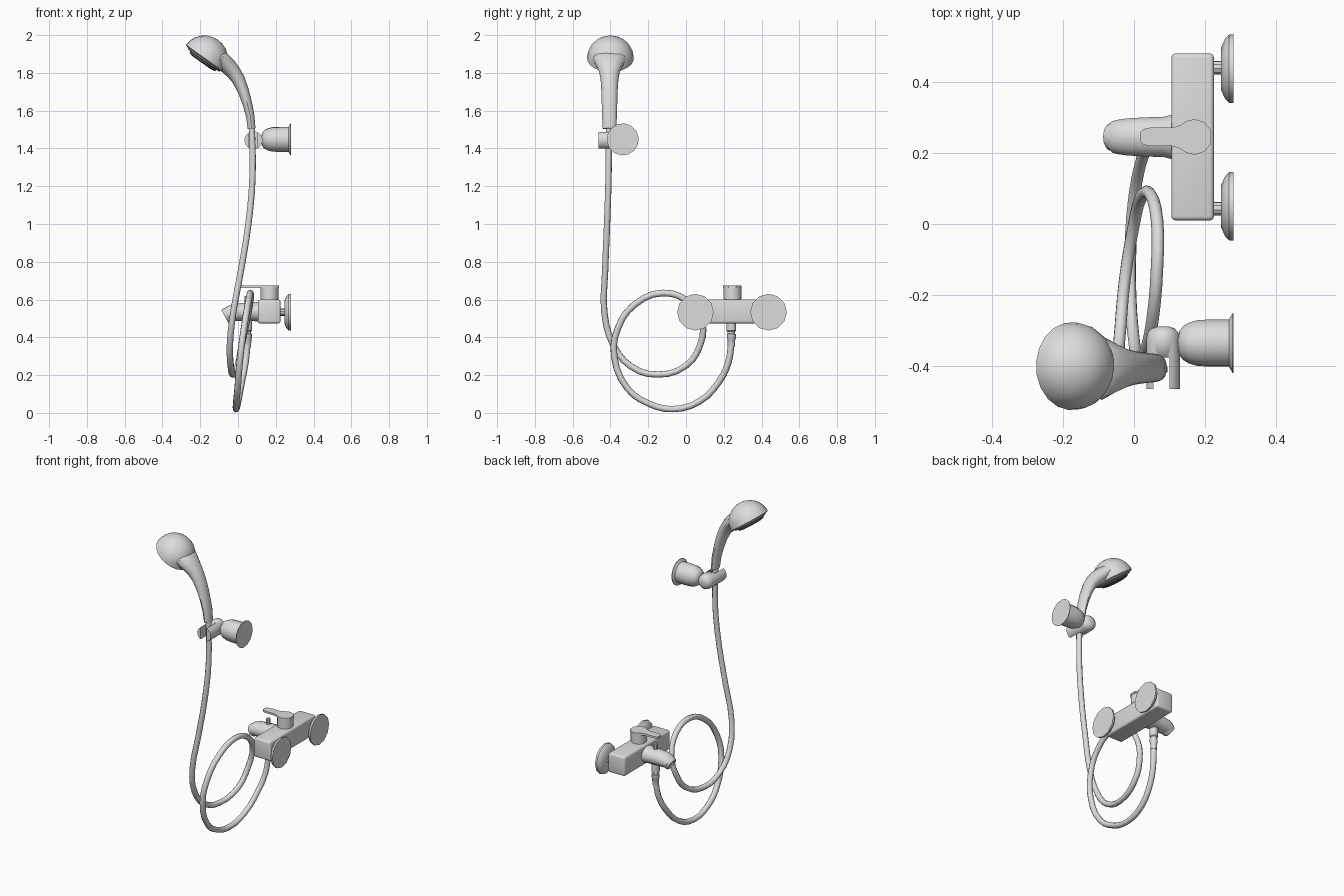
import bpy, bmesh, math
from mathutils import Vector

old = bpy.data.objects.get("Cube")
if old:
    bpy.data.objects.remove(old, do_unlink=True)


def material(name, level):
    m = bpy.data.materials.new(name)
    m.use_nodes = True
    m.diffuse_color = (level, level, level, 1)
    m.node_tree.nodes["Principled BSDF"].inputs["Base Color"].default_value = m.diffuse_color
    return m


metal = material("light grey metal", 0.72)
rubber = material("dark grey rubber", 0.12)

Y = Vector((0, 1, 0))


def activate(ob):
    bpy.ops.object.select_all(action='DESELECT')
    ob.select_set(True)
    bpy.context.view_layer.objects.active = ob


def finish(name, bm, mat=metal):
    bmesh.ops.recalc_face_normals(bm, faces=bm.faces)
    me = bpy.data.meshes.new(name)
    bm.to_mesh(me)
    bm.free()
    me.materials.append(mat)
    ob = bpy.data.objects.new(name, me)
    bpy.context.collection.objects.link(ob)
    activate(ob)
    bpy.ops.object.shade_smooth_by_angle(angle=math.radians(35))
    return ob


def skin(name, rings, sides=16, mat=metal):
    """Closed skin over elliptical rings given as (centre, half axis, half axis)."""
    bm = bmesh.new()
    loops = []
    for c, u, v in rings:
        turns = [2 * math.pi * (i + 0.5) / sides for i in range(sides)]
        loops.append([bm.verts.new(c + u * math.cos(a) + v * math.sin(a)) for a in turns])
    for a, b in zip(loops, loops[1:]):
        for i in range(sides):
            j = (i + 1) % sides
            bm.faces.new((a[i], a[j], b[j], b[i]))
    bm.faces.new(loops[0])
    bm.faces.new(loops[-1])
    return finish(name, bm, mat)


def revolve(name, origin, axis, profile, sides=16, mat=metal):
    """Turned part; profile is (distance along axis, radius)."""
    o, n = Vector(origin), Vector(axis).normalized()
    u = n.orthogonal().normalized()
    v = n.cross(u)
    return skin(name, [(o + n * t, u * r, v * r) for t, r in profile], sides, mat)


def sweep(name, y, path, sides=16):
    """Bent part in the xz plane; path is (x, z, radius in plane, radius along y)."""
    pts = [Vector((x, y, z)) for x, z, _, _ in path]
    rings = []
    for i, (_, _, r, w) in enumerate(path):
        t = pts[min(i + 1, len(pts) - 1)] - pts[max(i - 1, 0)]
        rings.append((pts[i], Y.cross(t).normalized() * r, Y * w))
    return skin(name, rings, sides)


def box(name, lo, hi, bevel=0):
    lo, hi = Vector(lo), Vector(hi)
    bm = bmesh.new()
    bmesh.ops.create_cube(bm, size=1)
    for v in bm.verts:
        v.co = Vector(a * b for a, b in zip(v.co, hi - lo)) + (lo + hi) / 2
    if bevel:
        bmesh.ops.bevel(bm, geom=bm.edges[:], offset=bevel, segments=3,
                        profile=0.5, affect='EDGES')
    return finish(name, bm)


# Shower head: dome with a dark raised spray plate
face = Vector((-0.175, -0.4, 1.877))
back = Vector((0.58, 0, 0.81))
dome = [(0.12 * math.sin(a), 0.124 * math.cos(a))
        for a in (math.radians(d) for d in (0, 15, 30, 45, 60, 75, 87))]
revolve("shower_head", face, back, [(-0.006, 0.113)] + dome, 20)
revolve("spray_rim", face, back, [(0.0, 0.106), (-0.011, 0.104), (-0.014, 0.098)], 20)
revolve("spray_plate", face, back, [(-0.01, 0.088), (-0.024, 0.083), (-0.029, 0.06)], 16, rubber)

# Handle, growing out of the dome
sweep("shower_handle", -0.405, [
    (-0.135, 1.90, 0.03, 0.07), (-0.09, 1.872, 0.046, 0.09), (-0.055, 1.838, 0.046, 0.07),
    (-0.025, 1.805, 0.041, 0.055), (0.002, 1.765, 0.036, 0.047), (0.03, 1.70, 0.03, 0.043),
    (0.05, 1.635, 0.026, 0.041), (0.065, 1.57, 0.023, 0.039), (0.072, 1.505, 0.021, 0.036)], 14)

# Hose with one full loop
hose_points = [
    (0.073, -0.408, 1.52), (0.077, -0.41, 1.25), (0.055, -0.418, 1.0), (0.015, -0.428, 0.75),
    (-0.025, -0.432, 0.53), (-0.043, -0.385, 0.36), (-0.038, -0.29, 0.245),
    (-0.025, -0.15, 0.203), (0.0, 0.0, 0.25), (0.02, 0.075, 0.36), (0.045, 0.085, 0.48),
    (0.065, 0.01, 0.59), (0.065, -0.12, 0.635), (0.052, -0.27, 0.575), (0.032, -0.36, 0.45),
    (0.012, -0.38, 0.3), (-0.002, -0.31, 0.13), (-0.01, -0.2, 0.05), (-0.01, -0.07, 0.02),
    (0.0, 0.07, 0.06), (0.02, 0.175, 0.165), (0.04, 0.225, 0.27), (0.05, 0.24, 0.37)]
cu = bpy.data.curves.new("hose", 'CURVE')
cu.dimensions = '3D'
cu.resolution_u = 3
cu.bevel_depth = 0.0175
cu.bevel_resolution = 2
cu.use_fill_caps = True
sp = cu.splines.new('BEZIER')
sp.bezier_points.add(len(hose_points) - 1)
for p, co in zip(sp.bezier_points, hose_points):
    p.co = co
    p.handle_left_type = p.handle_right_type = 'AUTO'
cu.materials.append(metal)
hose = bpy.data.objects.new("hose", cu)
bpy.context.collection.objects.link(hose)
activate(hose)
bpy.ops.object.convert(target='MESH')
bpy.ops.object.shade_smooth_by_angle(angle=math.radians(50))

# Wall holder: cup and forked clip
revolve("holder_cup", (0.28, -0.335, 1.448), (-1, 0, 0), [
    (0, 0.085), (0.003, 0.084), (0.013, 0.067), (0.06, 0.067), (0.1, 0.065),
    (0.125, 0.058), (0.142, 0.048), (0.152, 0.034), (0.156, 0.018)], 14)
clip = revolve("holder_clip", (0.082, -0.464, 1.443), (0, 1, 0), [
    (0, 0.048), (0.14, 0.048), (0.158, 0.044), (0.171, 0.032), (0.176, 0.014)], 16)
slot = box("clip_slot_cutter", (0.055, -0.5, 1.35), (0.1, -0.375, 1.55))
cut = clip.modifiers.new("slot", 'BOOLEAN')
cut.operation = 'DIFFERENCE'
cut.solver = 'EXACT'
cut.object = slot
activate(clip)
bpy.ops.object.modifier_apply(modifier="slot")
bpy.data.objects.remove(slot, do_unlink=True)

# Mixer body and wall flanges
box("mixer_body", (0.105, 0.01, 0.474), (0.225, 0.48, 0.6), 0.012)
for side, y, neck_y in (("front", 0.05, 0.043), ("rear", 0.437, 0.44)):
    revolve(side + "_wall_flange", (0.28, y, 0.533), (-1, 0, 0), [
        (0, 0.097), (0.012, 0.096), (0.024, 0.084), (0.035, 0.06)], 12)
    revolve(side + "_inlet_neck", (0.26, neck_y, 0.533), (-1, 0, 0),
            [(0, 0.019), (0.045, 0.019)], 10)

# Spout with angled outlet
sweep("spout", 0.245, [
    (0.13, 0.535, 0.056, 0.072), (0.105, 0.535, 0.053, 0.063), (0.085, 0.535, 0.05, 0.058),
    (0.03, 0.535, 0.048, 0.056), (-0.02, 0.532, 0.046, 0.053), (-0.045, 0.526, 0.041, 0.049),
    (-0.058, 0.519, 0.036, 0.045)], 16)
revolve("spout_outlet", (-0.045, 0.245, 0.524), (-0.87, 0, -0.48), [
    (0, 0.04), (0.022, 0.04), (0.028, 0.036), (0.028, 0.028), (0.022, 0.026)], 14)

# Diverter pin on the spout
revolve("diverter_pin", (0.047, 0.245, 0.57), (0, 0, 1), [
    (0, 0.013), (0.046, 0.013), (0.05, 0.01)], 10)

# Mixer knob with a flat lever
revolve("mixer_knob", (0.167, 0.245, 0.59), (0, 0, 1), [
    (0, 0.044), (0.012, 0.044), (0.014, 0.048), (0.082, 0.048)], 14)
bm = bmesh.new()
half = [(0.017, 0.012), (0.027, 0.022), (0.045, 0.026), (0.108, 0.026), (0.13, 0.033),
        (0.148, 0.045), (0.17, 0.05), (0.197, 0.042), (0.216, 0.02)]
outline = half + [(x, -y) for x, y in reversed(half)]
plate = bm.faces.new([bm.verts.new((x, 0.245 + y, 0.662)) for x, y in outline])
top = bmesh.ops.extrude_face_region(bm, geom=[plate])["geom"]
for v in top:
    if isinstance(v, bmesh.types.BMVert):
        v.co.z += 0.012
finish("mixer_lever", bm)

# Hose connector under the spout
revolve("hose_connector", (0.05, 0.24, 0.5), (0, 0, -1), [
    (0, 0.025), (0.065, 0.025), (0.07, 0.019), (0.08, 0.019), (0.083, 0.024),
    (0.105, 0.024), (0.11, 0.021), (0.15, 0.019)], 12)
